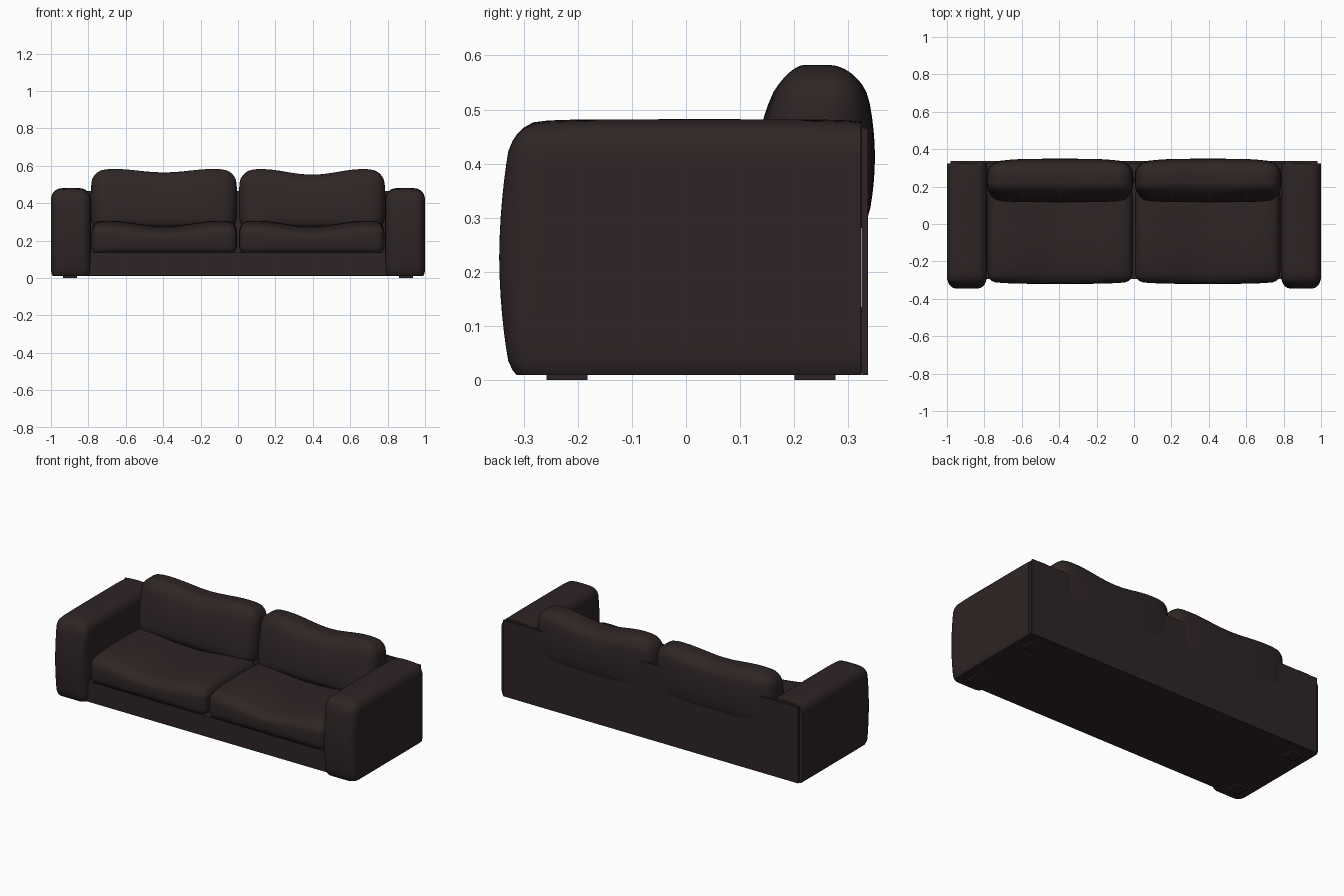
import bpy, bmesh, math
from mathutils import Vector

if "Cube" in bpy.data.objects:
    bpy.data.objects.remove(bpy.data.objects["Cube"], do_unlink=True)

leather = bpy.data.materials.new("dark_brown_leather")
leather.use_nodes = True
colour = (0.028, 0.018, 0.018, 1)
leather.diffuse_color = colour
leather.node_tree.nodes["Principled BSDF"].inputs["Base Color"].default_value = colour


def finish(name, bm, smooth=True):
    bmesh.ops.recalc_face_normals(bm, faces=bm.faces)
    mesh = bpy.data.meshes.new(name)
    bm.to_mesh(mesh)
    bm.free()
    mesh.materials.append(leather)
    obj = bpy.data.objects.new(name, mesh)
    bpy.context.collection.objects.link(obj)
    if smooth:
        bpy.ops.object.select_all(action='DESELECT')
        obj.select_set(True)
        bpy.context.view_layer.objects.active = obj
        bpy.ops.object.shade_smooth_by_angle(angle=math.radians(40))
    return obj


def block(name, lo, hi):
    """Plain sharp box between two corners."""
    bm = bmesh.new()
    bmesh.ops.create_cube(bm, size=1)
    lo, hi = Vector(lo), Vector(hi)
    for v in bm.verts:
        v.co = (lo + hi) / 2 + v.co * (hi - lo)
    return finish(name, bm, False)


def padded(name, lo, hi, radius, shape, cuts=()):
    """Rounded box, reshaped by shape(point, uvw), then trimmed by planes."""
    bm = bmesh.new()
    bmesh.ops.create_cube(bm, size=2)
    bmesh.ops.subdivide_edges(bm, edges=bm.edges, cuts=19, use_grid_fill=True)
    lo, hi = Vector(lo), Vector(hi)
    mid, half = (lo + hi) / 2, (hi - lo) / 2
    for v in bm.verts:
        # crowd the grid toward the edges, then round them
        p = Vector([math.sin(c * math.pi / 2) * h for c, h in zip(v.co, half)])
        core = Vector([max(-h + radius, min(h - radius, c)) for c, h in zip(p, half)])
        p = core + (p - core).normalized() * radius
        uvw = Vector([c / h for c, h in zip(p, half)])
        v.co = shape(mid + p, uvw)
    for point, normal in cuts:
        geom = bm.verts[:] + bm.edges[:] + bm.faces[:]
        bmesh.ops.bisect_plane(bm, geom=geom, plane_co=point, plane_no=normal, clear_outer=True)
        bmesh.ops.holes_fill(bm, edges=[e for e in bm.edges if e.is_boundary])
    return finish(name, bm)


def arm_shape(p, u):
    # bowed front, slightly crowned top
    if u.y < 0:
        p.y -= 0.025 * u.y ** 4 * (1 - u.z ** 2)
    if u.z > 0:
        p.z += 0.010 * u.z ** 4 * (1 - u.x ** 2) - 0.008 * u.y ** 6
    return p


def seat_shape(p, u):
    # sagging middle, raised sides, soft front
    top = max(0, u.z)
    p.z += top * (0.015 * math.cos(u.x * math.pi * 1.3) * -1 + 0.008 * (1 - u.y ** 2))
    p.z -= top * 0.02 * max(0, -u.y) ** 3
    p.y -= 0.012 * max(0, -u.y) * (1 - u.z ** 2) * (1 - u.x ** 4)
    return p


def back_shape(dip):
    def shape(p, u):
        # wavy top edge, plump front and back, narrowing upward
        p.z += max(0, u.z) * (dip * (math.cos(u.x * math.pi * 1.3) * -0.5 - 0.5) + 0.012 * (1 - u.x ** 2))
        p.y += u.y * 0.025 * (1 - u.z ** 2) * (1 - u.x ** 4)
        p.y += 0.03 * u.z * max(0, -u.y)
        p.x += u.x * 0.012 * (1 - u.z ** 2)
        return p
    return shape


# Frame
block("base", (-0.80, -0.295, 0.012), (0.80, 0.325, 0.135))
block("back_panel", (-0.98, 0.324, 0.01), (0.98, 0.336, 0.466))

# Mirrored halves
for side, label, dip in ((-1, "right", 0.025), (1, "left", 0.037)):
    def span(a, b):
        return sorted((side * a, side * b))

    x0, x1 = span(0.787, 1.0)
    padded(label + "_arm", (x0, -0.32, -0.01), (x1, 0.37, 0.472), 0.05, arm_shape,
           [((0, 0.323, 0), (0, 1, 0)), ((0, 0, 0.01), (0, 0, -1))])
    x0, x1 = span(0.006, 0.782)
    padded(label + "_seat_cushion", (x0, -0.308, 0.125), (x1, 0.20, 0.283), 0.045, seat_shape)
    x0, x1 = span(0.016, 0.776)
    padded(label + "_back_cushion", (x0, 0.150, 0.25), (x1, 0.324, 0.577), 0.062, back_shape(dip))
    x0, x1 = span(0.86, 0.935)
    for place, y in (("front", -0.22), ("back", 0.238)):
        block(label + "_" + place + "_foot", (x0, y - 0.038, 0), (x1, y + 0.038, 0.014))
